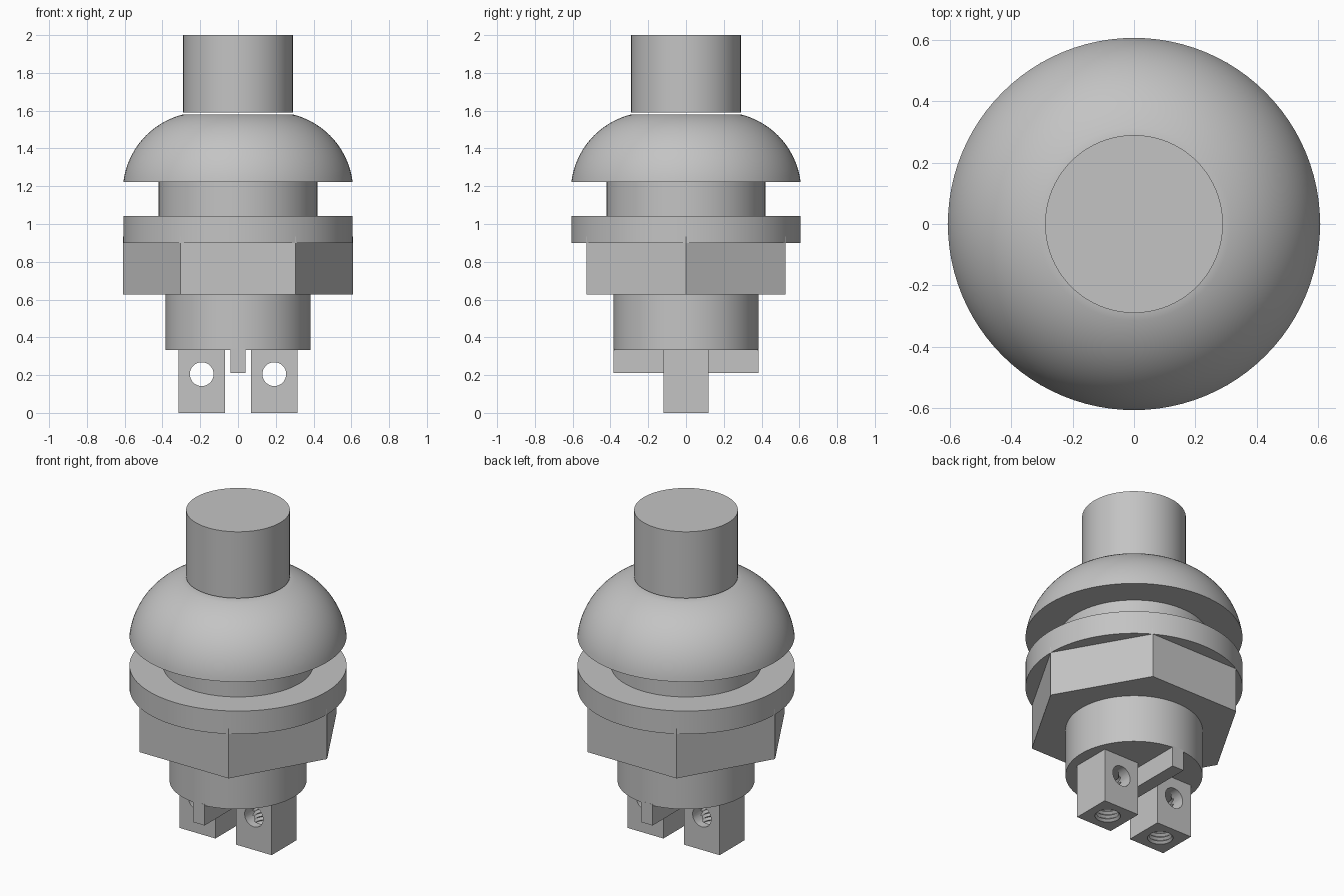
import bpy, bmesh, math
from mathutils import Matrix, Vector

cube = bpy.data.objects.get("Cube")
if cube:
    bpy.data.objects.remove(cube, do_unlink=True)

grey = bpy.data.materials.new("plain grey")
grey.use_nodes = True
GREY = (0.55, 0.55, 0.55, 1)
grey.diffuse_color = GREY
grey.node_tree.nodes["Principled BSDF"].inputs["Base Color"].default_value = GREY


def finish(name, bm, smooth=True):
    bmesh.ops.recalc_face_normals(bm, faces=bm.faces)
    mesh = bpy.data.meshes.new(name)
    bm.to_mesh(mesh)
    bm.free()
    mesh.materials.append(grey)
    obj = bpy.data.objects.new(name, mesh)
    bpy.context.collection.objects.link(obj)
    if smooth:
        shade(obj)
    return obj


def shade(obj):
    bpy.ops.object.select_all(action="DESELECT")
    obj.select_set(True)
    bpy.context.view_layer.objects.active = obj
    bpy.ops.object.shade_smooth_by_angle(angle=math.radians(30))


def lathe(name, profile, steps=96):
    """Spin (radius, z) points about the z axis, bottom to top."""
    bm = bmesh.new()
    points = [(0, profile[0][1])] + profile + [(0, profile[-1][1])]
    verts = [bm.verts.new((r, 0, z)) for r, z in points]
    edges = [bm.edges.new(pair) for pair in zip(verts, verts[1:])]
    bmesh.ops.spin(bm, geom=verts + edges, axis=(0, 0, 1), cent=(0, 0, 0),
                   angle=2 * math.pi, steps=steps)
    bmesh.ops.remove_doubles(bm, verts=bm.verts, dist=0.0001)
    return finish(name, bm)


def cylinder(name, radius, low, high, steps=96):
    return lathe(name, [(radius, low), (radius, high)], steps)


def box(name, low, high):
    low, high = Vector(low), Vector(high)
    bm = bmesh.new()
    bmesh.ops.create_cube(bm, size=1)
    bmesh.ops.scale(bm, vec=high - low, verts=bm.verts)
    bmesh.ops.translate(bm, vec=(low + high) / 2, verts=bm.verts)
    return finish(name, bm, smooth=False)


def cut(obj, cutter):
    cutter.hide_render = True
    mod = obj.modifiers.new("hole", "BOOLEAN")
    mod.operation = "DIFFERENCE"
    mod.solver = "EXACT"
    mod.object = cutter
    bpy.context.view_layer.objects.active = obj
    bpy.ops.object.modifier_apply(modifier=mod.name)
    bpy.data.objects.remove(cutter, do_unlink=True)


# Push button and the domed cap under it
cylinder("push_button", 0.29, 1.59, 2.0)
centre = Vector((0.19, 1.17))
start, end = Vector((0.607, 1.222)) - centre, Vector((0.29, 1.58)) - centre
a0, a1 = math.atan2(start.y, start.x), math.atan2(end.y, end.x)
arc = []
for i in range(21):
    t = i / 20
    a = a0 + (a1 - a0) * t
    radius = start.length + (end.length - start.length) * t
    arc.append((centre.x + radius * math.cos(a), centre.y + radius * math.sin(a)))
lathe("domed_cap", arc)

# Neck, washer and lower body
cylinder("neck", 0.42, 1.042, 1.222)
cylinder("washer", 0.607, 0.9, 1.042)
cylinder("lower_body", 0.383, 0.332, 0.626)

# Hexagonal nut with corners on the x axis
bm = bmesh.new()
bmesh.ops.create_cone(bm, cap_ends=True, segments=6, radius1=0.608, radius2=0.608,
                      depth=0.309, matrix=Matrix.Translation((0, 0, 0.7805)))
if max(v.co.x for v in bm.verts) < 0.6:
    bmesh.ops.rotate(bm, verts=bm.verts, matrix=Matrix.Rotation(math.pi / 6, 3, "Z"))
finish("hex_nut", bm, smooth=False)

# Dividing rib between the terminals
box("divider_rib", (-0.04, -0.383, 0.21), (0.04, 0.383, 0.34))

# Terminals, each with a cross hole and a threaded screw bore from below
for side, name in ((-1, "right_terminal"), (1, "left_terminal")):
    x = 0.192 * side
    terminal = box(name, (x - 0.122, -0.12, 0), (x + 0.122, 0.12, 0.34))

    thread = [(0.062 if i % 2 else 0.076, -0.02 + 0.012 * i) for i in range(25)]
    bore = lathe("bore_cutter", thread, 32)
    bore.location.x = x
    cut(terminal, bore)

    cross = cylinder("cross_cutter", 0.063, -0.2, 0.2, 32)
    cross.rotation_euler.x = math.pi / 2
    cross.location = (x, 0, 0.205)
    cut(terminal, cross)
    shade(terminal)
